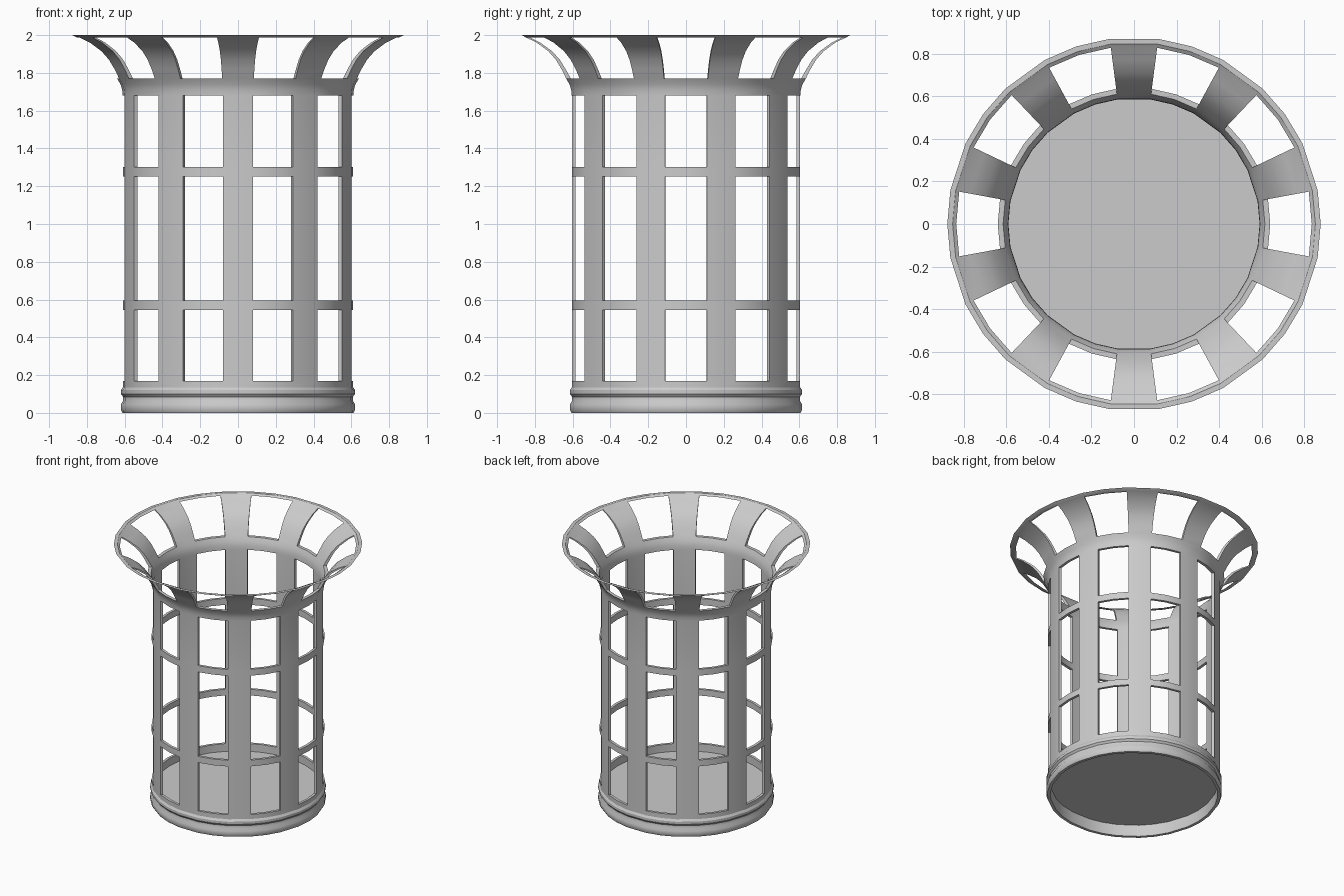
import bpy
import bmesh
from math import cos, sin, radians

cube = bpy.data.objects.get("Cube")
if cube:
    bpy.data.objects.remove(cube, do_unlink=True)

SLATS = 10
STEP = 360 / SLATS
HALF = 7.5          # half the angle of one slat

# Three columns per slat: slat start, slat end, middle of the opening
ANGLES = [radians(90 + i * STEP + a)
          for i in range(SLATS) for a in (-HALF, HALF, STEP / 2)]
COLS = len(ANGLES)

# Wall section from the ground up: height, outer radius, inner radius
SECTION = [
    (0.0, 0.612, 0.59), (0.015, 0.62, 0.59), (0.045, 0.62, 0.59),
    (0.065, 0.608, 0.59), (0.085, 0.608, 0.59), (0.1, 0.62, 0.59),
    (0.12, 0.62, 0.59), (0.135, 0.61, 0.59), (0.17, 0.61, 0.59),
    (0.546, 0.61, 0.59), (0.594, 0.61, 0.59),
    (1.252, 0.61, 0.59), (1.302, 0.61, 0.59),
    (1.68, 0.61, 0.59), (1.71, 0.613, 0.592), (1.74, 0.622, 0.6),
    (1.77, 0.64, 0.615), (1.82, 0.665, 0.643), (1.87, 0.695, 0.674),
    (1.915, 0.735, 0.715), (1.96, 0.797, 0.778), (1.988, 0.855, 0.835),
    (2.0, 0.877, 0.852),
]
# Height ranges of the window openings
WINDOWS = [(0.17, 0.546), (0.594, 1.252), (1.302, 1.68), (1.77, 1.988)]


def finish(name, bm):
    bmesh.ops.recalc_face_normals(bm, faces=bm.faces)
    mesh = bpy.data.meshes.new(name)
    bm.to_mesh(mesh)
    bm.free()
    obj = bpy.data.objects.new(name, mesh)
    bpy.context.collection.objects.link(obj)
    bpy.ops.object.select_all(action='DESELECT')
    obj.select_set(True)
    bpy.context.view_layer.objects.active = obj
    bpy.ops.object.shade_smooth_by_angle(angle=radians(32))
    return obj


def is_solid(row, col):
    if not 0 <= row < len(SECTION) - 1:
        return False
    if col % 3 == 0:
        return True
    middle = (SECTION[row][0] + SECTION[row + 1][0]) / 2
    return not any(low < middle < high for low, high in WINDOWS)


def build_basket():
    bm = bmesh.new()
    outer, inner = [
        [[bm.verts.new((s[k] * cos(a), s[k] * sin(a), s[0])) for a in ANGLES]
         for s in SECTION] for k in (1, 2)]
    for r in range(len(SECTION) - 1):
        for c in range(COLS):
            if not is_solid(r, c):
                continue
            n = (c + 1) % COLS
            corners = [(r, c), (r, n), (r + 1, n), (r + 1, c)]
            for skin in (outer, inner):
                bm.faces.new([skin[i][j] for i, j in corners])
            # Close the wall thickness wherever the neighbour is open
            neighbours = [(r - 1, c), (r, n), (r + 1, c), (r, (c - 1) % COLS)]
            for k, near in enumerate(neighbours):
                if not is_solid(*near):
                    (i, j), (p, q) = corners[k], corners[(k + 1) % 4]
                    bm.faces.new((outer[i][j], outer[p][q],
                                  inner[p][q], inner[i][j]))
    loose = [v for v in bm.verts if not v.link_faces]
    bmesh.ops.delete(bm, geom=loose, context='VERTS')
    return finish("slatted_basket", bm)


def build_floor(radius, bottom, thickness):
    bm = bmesh.new()
    disc = bm.faces.new([bm.verts.new((radius * cos(a), radius * sin(a), bottom))
                         for a in ANGLES])
    lifted = bmesh.ops.extrude_face_region(bm, geom=[disc], use_keep_orig=True)
    top = [g for g in lifted["geom"] if isinstance(g, bmesh.types.BMVert)]
    bmesh.ops.translate(bm, verts=top, vec=(0, 0, thickness))
    return finish("basket_floor", bm)


build_basket()
build_floor(0.592, 0.09, 0.02)
